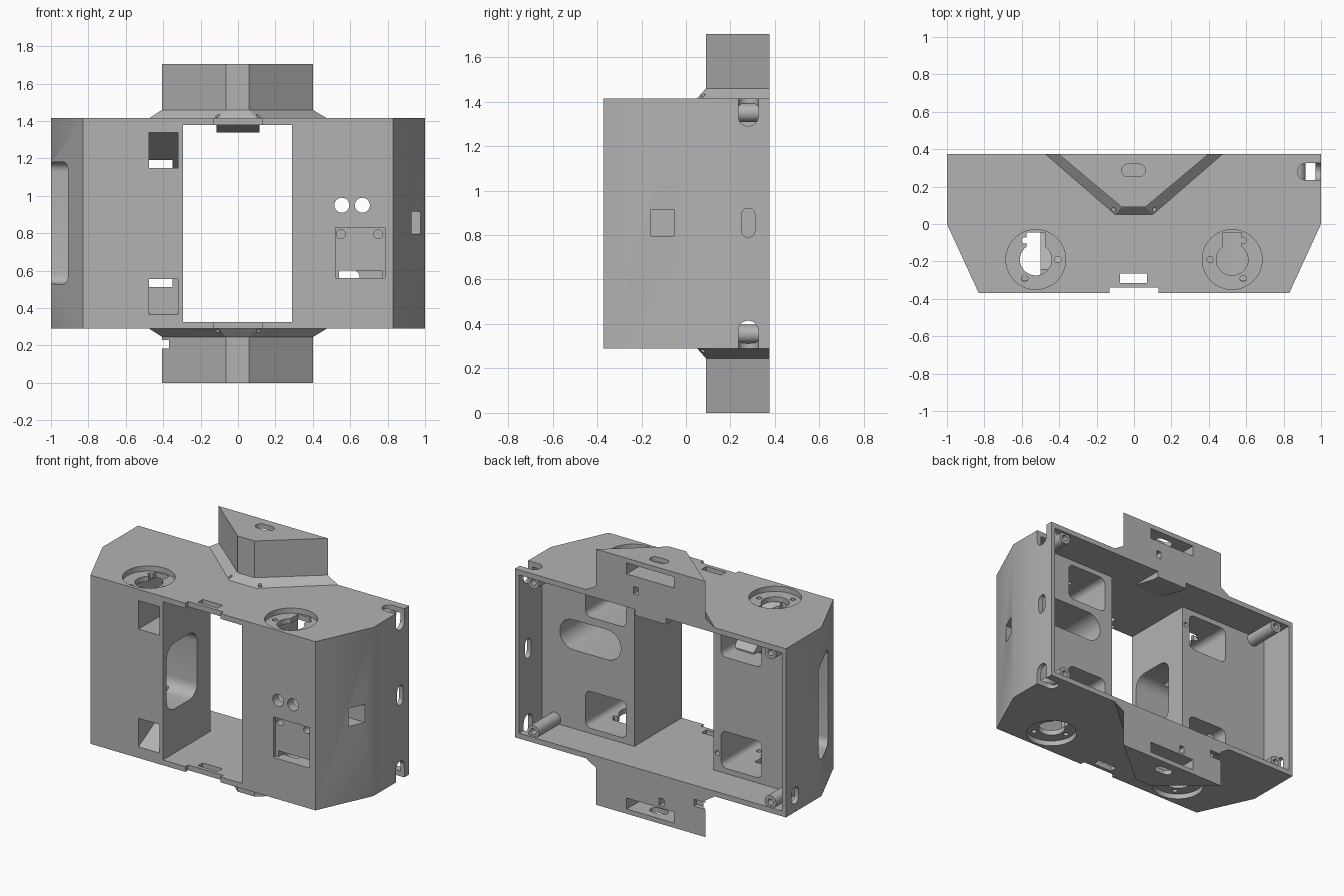
import bpy, bmesh, math

cube = bpy.data.objects.get("Cube")
if cube:
    bpy.data.objects.remove(cube)

grey = bpy.data.materials.new("plain_grey")
COLOUR = (0.45, 0.45, 0.45, 1)
grey.diffuse_color = COLOUR
grey.use_nodes = True
grey.node_tree.nodes["Principled BSDF"].inputs["Base Color"].default_value = COLOUR

TOP, BOTTOM = 1.415, 0.29
MID = (TOP + BOTTOM) / 2


def place(axis, u, v, w):
    return {"x": (w, u, v), "y": (u, w, v), "z": (u, v, w)}[axis]


def loft(name, axis, rings):
    """Closed solid through rings of (height, outline)."""
    bm = bmesh.new()
    loops = [[bm.verts.new(place(axis, u, v, w)) for u, v in pts] for w, pts in rings]
    bm.faces.new(loops[0])
    bm.faces.new(loops[-1])
    for a, b in zip(loops, loops[1:]):
        for i in range(len(a)):
            j = (i + 1) % len(a)
            bm.faces.new((a[i], a[j], b[j], b[i]))
    bmesh.ops.recalc_face_normals(bm, faces=bm.faces)
    mesh = bpy.data.meshes.new(name)
    bm.to_mesh(mesh)
    bm.free()
    mesh.materials.append(grey)
    obj = bpy.data.objects.new(name, mesh)
    bpy.context.collection.objects.link(obj)
    return obj


def prism(axis, pts, a, b, name="cutter"):
    return loft(name, axis, [(a, pts), (b, pts)])


def circle(u, v, r, n=32):
    return [(u + r * math.cos(2 * math.pi * i / n), v + r * math.sin(2 * math.pi * i / n))
            for i in range(n)]


def rect(u0, u1, v0, v1, r=0, n=6):
    """Rectangle outline, with rounded corners when r > 0."""
    if r == 0:
        return [(u0, v0), (u1, v0), (u1, v1), (u0, v1)]
    r = min(r, (u1 - u0) / 2 - 0.001, (v1 - v0) / 2 - 0.001)
    corners = [(u1 - r, v1 - r), (u0 + r, v1 - r), (u0 + r, v0 + r), (u1 - r, v0 + r)]
    pts = []
    for q, (cu, cv) in enumerate(corners):
        for i in range(n + 1):
            t = math.pi / 2 * (q + i / n)
            pts.append((cu + r * math.cos(t), cv + r * math.sin(t)))
    return pts


def combine(target, tool, op="DIFFERENCE"):
    tool.hide_render = True
    mod = target.modifiers.new("cut", "BOOLEAN")
    mod.operation, mod.solver, mod.object = op, "EXACT", tool
    with bpy.context.temp_override(object=target, active_object=target,
                                   selected_objects=[target]):
        bpy.ops.object.modifier_apply(modifier=mod.name)
    bpy.data.objects.remove(tool)


def cut(target, axis, pts, a, b):
    combine(target, prism(axis, pts, a, b))


def flip(z, up):
    """Mirror a height to the lower half of the body."""
    return z if up else 2 * MID - z


def zcut(target, pts, a, b, up):
    cut(target, "z", pts, flip(a, up), flip(b, up))


# Body block with chamfered front corners
plan = [(-1, 0.375), (-1, 0), (-0.83, -0.37), (0.83, -0.37), (1, 0), (1, 0.375)]
body = prism("z", plan, BOTTOM, TOP, "body")

# Open back tray and central opening
cut(body, "y", rect(-0.97, 0.97, 0.325, 1.38), 0.13, 0.5)
cut(body, "y", rect(-0.295, 0.29, 0.325, 1.38), -0.5, 0.2)

# Four rounded pockets behind the ring seats
for side in (-1, 1):
    for up in (True, False):
        u0, u1 = sorted((side * 0.35, side * 0.65))
        z0, z1 = sorted((flip(1.10, up), flip(1.345, up)))
        cut(body, "y", rect(u0, u1, z0, z1, 0.04), -0.3, 0.2)

# Side cavity joining window, upright shaft and central opening
cut(body, "z", rect(-0.65, -0.48, -0.28, -0.04), 0.4, 1.3)
cut(body, "x", rect(-0.2, 0.03, 0.53, 1.18, 0.05), -1.05, -0.6)
cut(body, "x", rect(-0.33, -0.01, 0.62, 1.06, 0.08), -0.7, -0.28)

# Sloped front chutes
for up in (True, False):
    shell = [(-0.34, 1.375), (0, 1.11), (0, 1.09), (-0.34, 1.09)]
    chute = [(-0.4, 1.345), (-0.37, 1.34), (-0.03, 1.15), (-0.4, 1.15)]
    shell, chute = [[(y, flip(z, up)) for y, z in p] for p in (shell, chute)]
    combine(body, prism("x", shell, -0.5, -0.32), "UNION")
    cut(body, "x", chute, -0.475, -0.32)

# Ring seats, screw holes and edge notches on top and underside
for up in (True, False):
    for side in (-1, 1):
        cx, cy = side * 0.525, -0.19
        zcut(body, circle(cx, cy, 0.16, 48), TOP - 0.035, TOP + 0.05, up)
        zcut(body, circle(cx, cy, 0.085), 1.3, TOP + 0.05, up)
        zcut(body, rect(cx - 0.05, cx + 0.05, cy, -0.045), 1.3, TOP, up)
        for deg in (180, 60, -60):
            t = math.radians(deg)
            zcut(body, circle(cx + side * 0.118 * math.cos(t), cy + 0.118 * math.sin(t),
                              0.017, 16), 1.3, TOP, up)
    zcut(body, rect(-0.13, 0.13, -0.5, -0.34), 1.3, TOP + 0.05, up)
    zcut(body, rect(-0.075, 0.07, -0.315, -0.265), 1.3, TOP + 0.05, up)

# Front sensor holes, rear slot and shallow square recess
cut(body, "y", rect(0.39, 0.84, 0.85, 1.05, 0.1, 10), -0.31, 0.2)
for x in (0.555, 0.665):
    cut(body, "y", circle(x, 0.95, 0.04), -0.5, -0.2)
cut(body, "y", rect(0.52, 0.785, 0.56, 0.83), -0.5, -0.345)
cut(body, "y", rect(0.54, 0.77, 0.56, 0.6), -0.5, -0.25)
for x in (0.55, 0.75):
    cut(body, "y", circle(x, 0.795, 0.024, 20), -0.5, -0.27)

# Side openings
cut(body, "x", rect(-0.16, -0.055, 0.795, 0.915), 0.84, 1.1)
cut(body, "x", rect(0.25, 0.31, 0.79, 0.92, 0.03), 0.94, 1.1)
cut(body, "x", rect(0.243, 0.317, 0.345, 0.455, 0.037), -1.1, -0.94)
for up in (True, False):
    z0, z1 = sorted((flip(1.29, up), flip(1.5, up)))
    cut(body, "x", rect(0.235, 0.325, z0, z1, 0.045), 0.94, 1.1)
    zcut(body, rect(0.875, 1.1, 0.235, 0.325, 0.045), 1.36, TOP + 0.05, up)
    cut(body, "y", circle(-0.323, flip(1.26, up), 0.017, 16), 0.03, 0.2)

# Wedge mounts above and below, with sloped feet
foot = [(-0.475, 0.375), (-0.1, 0.05), (0.1, 0.05), (0.475, 0.375)]
wedge = [(-0.405, 0.375), (-0.065, 0.09), (0.06, 0.09), (0.4, 0.375)]
parts = [body]
for up, label in ((True, "upper"), (False, "lower")):
    mount = loft(label + "_mount", "z", [(flip(TOP, up), foot), (flip(1.46, up), wedge),
                                         (flip(1.705, up), wedge)])
    z0, z1 = sorted((flip(1.6, up), flip(1.673, up)))
    cut(mount, "y", rect(-0.175, 0.175, z0, z1), 0.2, 0.5)
    zcut(mount, rect(-0.065, 0.06, 0.253, 0.32, 0.033), 1.63, 1.8, up)
    for x in (-0.11, 0.11):
        zcut(mount, circle(x, 0.075, 0.012, 12), 1.42, 1.5, up)
    if up:
        cut(mount, "y", rect(0.09, 0.125, 1.48, 1.53), 0.3, 0.5)
    else:
        cut(mount, "y", rect(-0.1, -0.065, 0.12, 0.17), 0.3, 0.5)
        cut(mount, "y", rect(-0.5, -0.32, 0.185, 0.23), 0.345, 0.5)
    parts.append(mount)

# Tab below the upper mount
parts.append(prism("x", [(0.375, 1.385), (0.375, 1.34), (0.33, 1.34), (0.12, 1.385)],
                   -0.115, 0.115, "mount_tab"))

# Corner screw bosses in the back tray
for side, s_name in ((-1, "right"), (1, "left")):
    for up, label in ((True, "upper"), (False, "lower")):
        x, z = side * 0.875, flip(1.35, up)
        boss = prism("y", circle(x, z, 0.042, 24), 0.12, 0.36, f"{label}_{s_name}_boss")
        cut(boss, "y", circle(x, z, 0.02, 16), 0.25, 0.5)
        # Trim whatever would poke through the outer wall
        z0, z1 = sorted((flip(1.4, up), flip(1.5, up)))
        cut(boss, "y", rect(x - 0.1, x + 0.1, z0, z1), 0, 0.5)
        parts.append(boss)

# Smooth the round holes, keep edges crisp
for obj in parts:
    bpy.ops.object.select_all(action="DESELECT")
    obj.select_set(True)
    bpy.context.view_layer.objects.active = obj
    bpy.ops.object.shade_smooth_by_angle(angle=math.radians(25))
